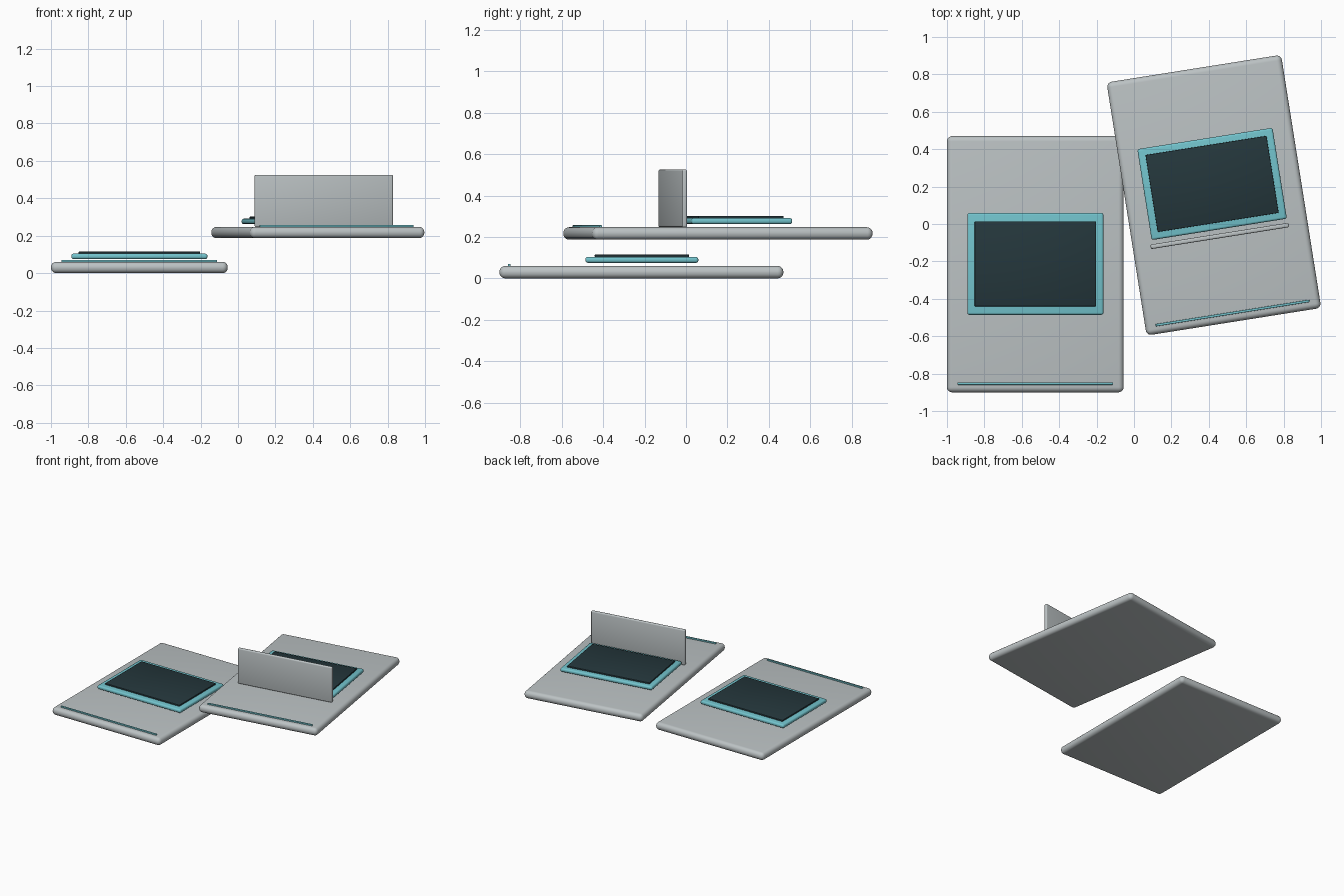
import bpy
import math
from mathutils import Matrix, Vector

if "Cube" in bpy.data.objects:
    bpy.data.objects.remove(bpy.data.objects["Cube"])


def material(name, rgb):
    m = bpy.data.materials.new(name)
    m.diffuse_color = (*rgb, 1.0)
    m.use_nodes = True
    m.node_tree.nodes["Principled BSDF"].inputs["Base Color"].default_value = m.diffuse_color
    return m


GREY = material("light grey shell", (0.50, 0.54, 0.55))
TEAL = material("teal trim", (0.17, 0.55, 0.61))
DARK = material("dark screen", (0.018, 0.038, 0.045))


def rounded_box(name, frame, centre, size, radius, mat, segments=4):
    """Box with rounded edges, placed in the local frame of one tablet."""
    bpy.ops.mesh.primitive_cube_add(size=1)
    ob = bpy.context.object
    ob.name = name
    ob.data.transform(Matrix.Diagonal((*size, 1.0)))
    ob.matrix_world = frame @ Matrix.Translation(Vector(centre))
    ob.data.materials.append(mat)
    bevel = ob.modifiers.new("rounding", 'BEVEL')
    bevel.width = radius
    bevel.segments = segments
    bevel.limit_method = 'NONE'
    bpy.ops.object.modifier_apply(modifier=bevel.name)
    bpy.ops.object.shade_smooth_by_angle(angle=math.radians(35))
    return ob


def tablet(side, location, angle, panel_y, frame_size, screen_size):
    """Slab body with a raised framed screen and a thin accent strip."""
    f = Matrix.Translation(Vector(location)) @ Matrix.Rotation(math.radians(angle), 4, 'Z')
    rounded_box(side + "_body", f, (0, 0, 0.030), (0.945, 1.37, 0.060), 0.028, GREY, 5)
    rounded_box(side + "_screen_frame", f, (0, panel_y, 0.0895), (*frame_size, 0.029), 0.012, TEAL)
    rounded_box(side + "_screen", f, (0, panel_y, 0.1085), (*screen_size, 0.013), 0.003, DARK, 2)
    rounded_box(side + "_accent_strip", f, (0, -0.638, 0.064), (0.832, 0.013, 0.012), 0.003, TEAL, 2)
    return f


# Flat tablet on the ground
tablet("left", (-0.5275, -0.215, 0), 0, 0.002, (0.728, 0.545), (0.648, 0.455))

# Raised, turned tablet
right = tablet("right", (0.427, 0.154, 0.187), 9, 0.061, (0.732, 0.492), (0.655, 0.417))

# Upright panel standing in front of the raised screen
rounded_box("upright_panel", right, (-0.003, -0.22, 0.199), (0.748, 0.024, 0.278), 0.008, GREY, 3)
